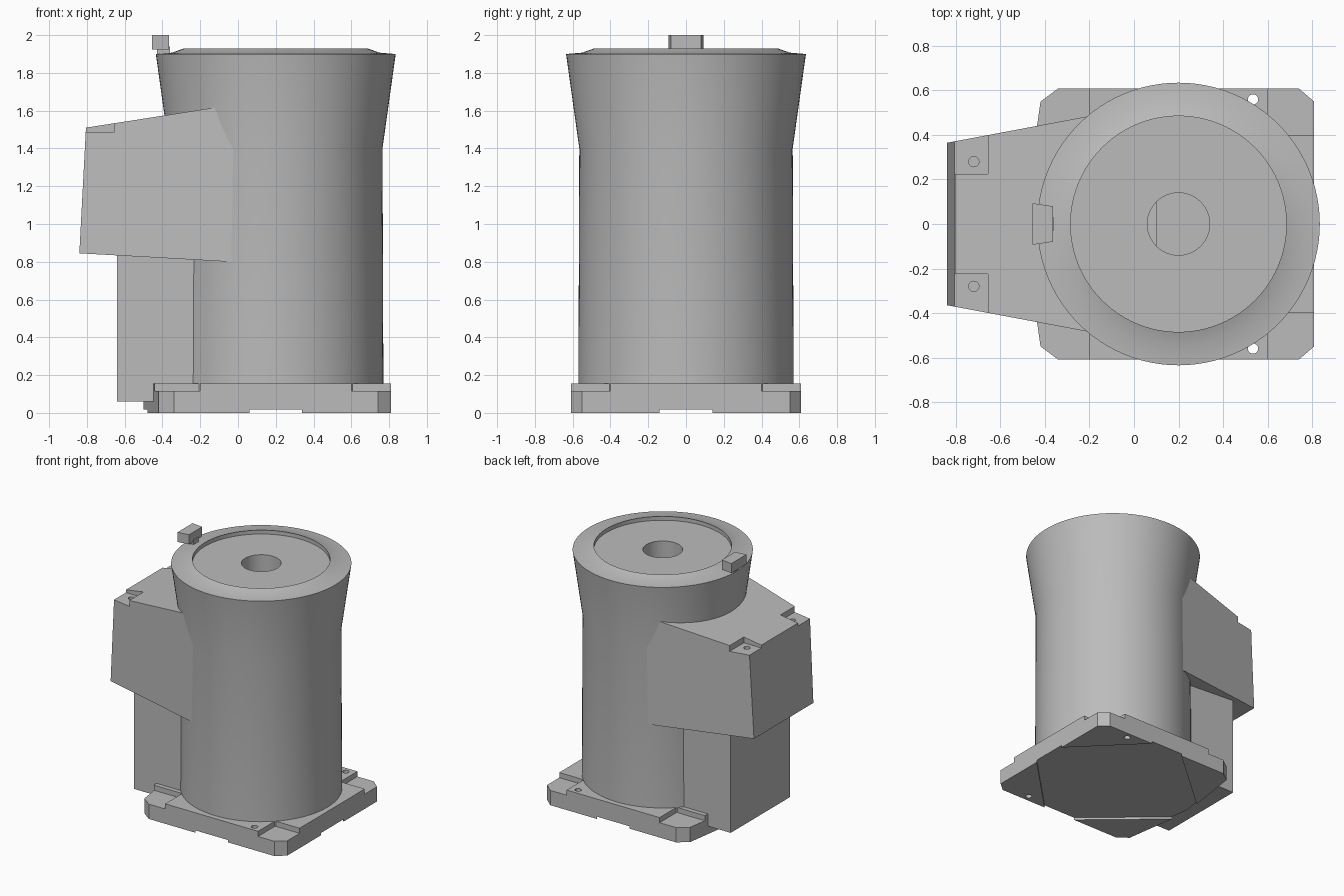
import bpy, bmesh, math

cube = bpy.data.objects.get("Cube")
if cube:
    bpy.data.objects.remove(cube, do_unlink=True)

GREY = (0.5, 0.5, 0.5, 1.0)
mat = bpy.data.materials.new("plain grey")
mat.use_nodes = True
mat.diffuse_color = GREY
mat.node_tree.nodes["Principled BSDF"].inputs["Base Color"].default_value = GREY

AXIS_X = 0.2  # centre line of the column


def finish(name, bm):
    bmesh.ops.recalc_face_normals(bm, faces=bm.faces)
    mesh = bpy.data.meshes.new(name)
    bm.to_mesh(mesh)
    bm.free()
    mesh.materials.append(mat)
    obj = bpy.data.objects.new(name, mesh)
    bpy.context.collection.objects.link(obj)
    return obj


def prism(name, outline, z0, z1):
    bm = bmesh.new()
    face = bm.faces.new([bm.verts.new((x, y, z0)) for x, y in outline])
    top = bmesh.ops.extrude_face_region(bm, geom=[face])["geom"]
    verts = [v for v in top if isinstance(v, bmesh.types.BMVert)]
    bmesh.ops.translate(bm, verts=verts, vec=(0, 0, z1 - z0))
    return finish(name, bm)


def box(name, x0, x1, y0, y1, z0, z1):
    return prism(name, [(x0, y0), (x1, y0), (x1, y1), (x0, y1)], z0, z1)


def rod(name, x, y, r, z0, z1, n=24):
    ring = [2 * math.pi * i / n for i in range(n)]
    return prism(name, [(x + r * math.cos(a), y + r * math.sin(a)) for a in ring], z0, z1)


def activate(obj):
    bpy.ops.object.select_all(action='DESELECT')
    obj.select_set(True)
    bpy.context.view_layer.objects.active = obj


def cut(obj, cutter):
    mod = obj.modifiers.new("cut", 'BOOLEAN')
    mod.operation = 'DIFFERENCE'
    mod.solver = 'EXACT'
    mod.object = cutter
    activate(obj)
    bpy.ops.object.modifier_apply(modifier=mod.name)
    bpy.data.objects.remove(cutter, do_unlink=True)


# Column: flared lathe with a shallow top recess and a centre bore
profile = [(0, 1.6), (0.14, 1.6), (0.14, 1.9), (0.485, 1.9), (0.485, 1.93),
           (0.55, 1.907), (0.635, 1.9), (0.565, 1.4), (0.57, 0.1), (0, 0.1)]
bm = bmesh.new()
pts = [bm.verts.new((AXIS_X + r, 0, z)) for r, z in profile]
edges = [bm.edges.new(pair) for pair in zip(pts, pts[1:])]
bmesh.ops.spin(bm, geom=pts + edges, cent=(AXIS_X, 0, 0), axis=(0, 0, 1),
               angle=2 * math.pi, steps=96)
bmesh.ops.remove_doubles(bm, verts=bm.verts, dist=0.0005)
column = finish("column", bm)
activate(column)
bpy.ops.object.shade_smooth_by_angle(angle=math.radians(25))

# Base plate: chamfered corners and a shallow point towards the arm side
half = [(-0.5, 0), (-0.42, 0.55), (-0.34, 0.61), (0.74, 0.61), (0.81, 0.55)]
outline = half + [(x, -y) for x, y in reversed(half) if y]
base = prism("base_plate", outline, 0, 0.155)

# Recess under the plate, leaving a diagonal foot at each corner
quarter = [(0.06, 0.7), (0.06, 0.61), (-0.48, 0.14), (-0.7, 0.14)]
right = [(1, 0.14), (0.81, 0.14), (0.34, 0.61), (0.34, 0.7)]
upper = right + quarter
cut(base, prism("cutter", upper + [(x, -y) for x, y in reversed(upper)], -0.1, 0.018))

# Corner pockets and through holes
for side in (-1, 1):
    y0, y1 = sorted((side * 0.4, side * 0.8))
    cut(base, box("cutter", 0.6, 1, y0, y1, 0.115, 0.3))
    cut(base, box("cutter", -0.7, -0.2, y0, y1, 0.115, 0.3))
    cut(base, rod("cutter", 0.535, side * 0.56, 0.023, -0.1, 0.3))

# Lower housing beneath the arm
box("lower_housing", -0.64, 0, -0.365, 0.365, 0.06, 0.9)


# Side arm: tapered block widening until it meets the column
def arm_width(x):
    return 0.365 + 0.1875 * (x + 0.84)


side_profile = [(-0.84, 0.845), (0.1, 0.792), (0.1, 1.651), (-0.805, 1.51)]
bm = bmesh.new()
loops = [[bm.verts.new((x, s * arm_width(x), z)) for x, z in side_profile] for s in (-1, 1)]
for loop in loops:
    bm.faces.new(loop)
for i in range(4):
    j = (i + 1) % 4
    bm.faces.new((loops[0][i], loops[0][j], loops[1][j], loops[1][i]))
arm = finish("side_arm", bm)

# Mounting pockets with screw holes at the arm's outer corners
for side in (-1, 1):
    y0, y1 = sorted((side * 0.225, side * 0.6))
    cut(arm, box("cutter", -1, -0.655, y0, y1, 1.488, 1.8))
    cut(arm, rod("cutter", -0.72, side * 0.28, 0.023, 1.42, 1.6))

# Small wedge-shaped tab on the rim, carried by a narrow stem
prism("rim_tab", [(-0.455, -0.093), (-0.365, -0.08), (-0.365, 0.08), (-0.455, 0.093)], 1.925, 2.0)
box("rim_tab_stem", -0.43, -0.36, -0.03, 0.03, 1.88, 1.94)
